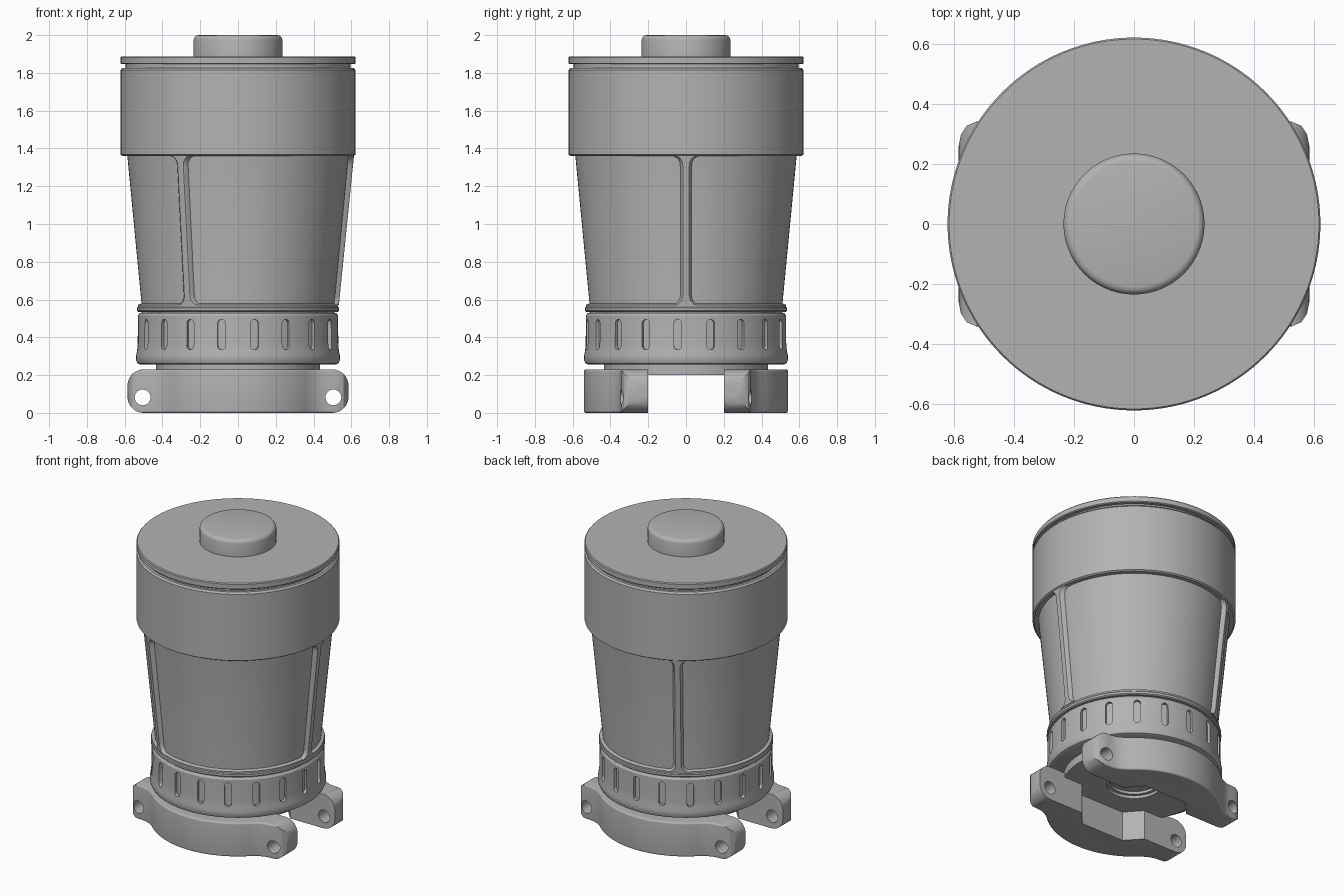
import bpy, bmesh, math
from mathutils import Matrix, Vector

cube = bpy.data.objects.get("Cube")
if cube:
    bpy.data.objects.remove(cube)

GREY = (0.45, 0.45, 0.45, 1)
mat = bpy.data.materials.new("plain grey")
mat.use_nodes = True
mat.diffuse_color = GREY
mat.node_tree.nodes["Principled BSDF"].inputs["Base Color"].default_value = GREY


def finish(name, bm):
    """Turn a bmesh into a named object in the single grey material."""
    bmesh.ops.recalc_face_normals(bm, faces=bm.faces)
    mesh = bpy.data.meshes.new(name)
    bm.to_mesh(mesh)
    bm.free()
    mesh.materials.append(mat)
    obj = bpy.data.objects.new(name, mesh)
    bpy.context.collection.objects.link(obj)
    return obj


def smooth(obj):
    bpy.ops.object.select_all(action='DESELECT')
    obj.select_set(True)
    bpy.context.view_layer.objects.active = obj
    bpy.ops.object.shade_smooth_by_angle(angle=math.radians(32))


def lathe(name, profile, steps=128):
    """Spin a (radius, height) profile that starts and ends on the axis."""
    bm = bmesh.new()
    verts = [bm.verts.new((r, 0, z)) for r, z in profile]
    edges = [bm.edges.new(pair) for pair in zip(verts, verts[1:])]
    bmesh.ops.spin(bm, geom=verts + edges, axis=(0, 0, 1), cent=(0, 0, 0),
                   angle=math.tau, steps=steps)
    bmesh.ops.remove_doubles(bm, verts=bm.verts, dist=0.0005)
    obj = finish(name, bm)
    smooth(obj)
    return obj


def prism(bm, points, offset):
    """Extrude a closed outline of 3D points along an offset."""
    face = bm.faces.new([bm.verts.new(p) for p in points])
    new = bmesh.ops.extrude_face_region(bm, geom=[face])["geom"]
    moved = [g for g in new if isinstance(g, bmesh.types.BMVert)]
    bmesh.ops.translate(bm, verts=moved, vec=offset)


def boolean(obj, cutter, operation):
    mod = obj.modifiers.new("cut", 'BOOLEAN')
    mod.object, mod.operation, mod.solver = cutter, operation, 'EXACT'
    bpy.context.view_layer.objects.active = obj
    bpy.ops.object.modifier_apply(modifier=mod.name)
    bpy.data.objects.remove(cutter)


def rounded_rect(hx, z0, z1, r, n=8):
    """Rounded rectangle as (x, z) points."""
    pts = []
    for i, (cx, cz) in enumerate([(hx - r, z1 - r), (r - hx, z1 - r),
                                  (r - hx, z0 + r), (hx - r, z0 + r)]):
        for k in range(n + 1):
            a = (i + k / n) * math.pi / 2
            pts.append((cx + r * math.cos(a), cz + r * math.sin(a)))
    return pts


# Lid with its button and the collar below it
lathe("button", [(0, 1.87), (.235, 1.87), (.235, 1.975), (.231, 1.988), (.222, 1.997),
                 (.21, 2.0), (0, 2.0)])
lathe("lid", [(0, 1.846), (.616, 1.846), (.622, 1.851), (.622, 1.882), (.617, 1.888),
              (0, 1.888)])
lathe("lid_neck", [(0, 1.8), (.595, 1.8), (.595, 1.86), (0, 1.86)])
lathe("collar", [(0, 1.36), (.612, 1.36), (.622, 1.367), (.622, 1.815), (.612, 1.826),
                 (0, 1.826)])

# Tapered body, recessed between the ribs
Z0, Z1 = .57, 1.362
lathe("body", [(0, .5), (.51, .5), (.51, Z0), (.586, Z1), (0, Z1)])
lathe("body_flange", [(0, .535), (.528, .535), (.535, .541), (.535, .555), (.53, .561),
                      (.53, .572), (.51, .58), (0, .58)])

# Three ribs that flare into fillets at both ends
FILLET = .05
for i in range(3):
    bm = bmesh.new()
    rows = []
    count = 40
    for k in range(count + 1):
        t = (1 - math.cos(math.pi * k / count)) / 2
        z = Z0 + t * (Z1 - Z0)
        outer = .534 + t * .08
        inner = .505 + t * .076
        gap = max(0, FILLET - min(z - Z0, Z1 - z))
        w = .02 + FILLET - math.sqrt(FILLET ** 2 - gap ** 2)
        section = [(-w - .012, inner), (-w - .003, outer - .006), (-w + .003, outer)]
        section += [(s * w / 4, outer) for s in range(-2, 3)]
        section += [(-s, r) for s, r in reversed(section[:3])]
        row = []
        for s, r in section:
            a = s / r + i * math.tau / 3
            row.append(bm.verts.new((r * math.cos(a), r * math.sin(a), z)))
        rows.append(row)
    for low, high in zip(rows, rows[1:]):
        for j in range(len(low)):
            n = (j + 1) % len(low)
            bm.faces.new((low[j], low[n], high[n], high[j]))
    bm.faces.new(rows[0])
    bm.faces.new(rows[-1])
    smooth(finish("rib_%d" % (i + 1), bm))

# Grip ring with vertical finger slots
grip = lathe("grip_ring", [(0, .255), (.515, .255), (.532, .262), (.54, .28), (.539, .305),
                           (.534, .33), (.531, .37), (.53, .515), (.52, .53), (0, .53)])
bm = bmesh.new()
SLOTS = 19
slot = rounded_rect(.021, .335, .495, .0205, 5)
for i in range(SLOTS):
    start = len(bm.verts)
    prism(bm, [(x, .512, z) for x, z in slot], Vector((0, .1, 0)))
    bm.verts.ensure_lookup_table()
    bmesh.ops.rotate(bm, verts=bm.verts[start:], cent=(0, 0, 0),
                     matrix=Matrix.Rotation(i * math.tau / SLOTS, 3, 'Z'))
boolean(grip, finish("slot_cutter", bm), 'DIFFERENCE')
smooth(grip)

# Neck with the round socket underneath
lathe("base_neck", [(0, .24), (.15, .24), (.15, .222), (.17, .222), (.17, .203), (.2, .2),
                    (.435, .2), (.435, .27), (0, .27)])

# Plan outline of one clamp half: outer arc, rounded lugs, notched inner edge
side = [(.16, -.3), (.25, -.2), (.585, -.2), (.585, -.26), (.577, -.3), (.558, -.328),
        (.525, -.342), (.485, -.345), (.45, -.35), (.415, -.363)]
arc_end = math.acos(.375 / .54)
arc = [(.54 * math.cos(a), -.54 * math.sin(a)) for a in
       [arc_end + (math.pi - 2 * arc_end) * k / 32 for k in range(33)]]
plan = side + arc + [(-x, y) for x, y in reversed(side)]

for name, turn in (("front_clamp", 0), ("back_clamp", math.pi)):
    bm = bmesh.new()
    prism(bm, [(x, y, 0) for x, y in plan], Vector((0, 0, .23)))
    # Round the outer rims, more strongly underneath
    for height, size in ((0, .075), (.23, .035)):
        rim = [e for e in bm.edges if all(abs(v.co.z - height) < .001 and v.co.y < -.32
                                          and abs(v.co.x) < .53 for v in e.verts)]
        bmesh.ops.bevel(bm, geom=rim, offset=size, segments=5, profile=.5,
                        affect='EDGES', clamp_overlap=True)
    clamp = finish(name, bm)
    # Rounded lug ends
    bm = bmesh.new()
    prism(bm, [(x, -.7, z) for x, z in rounded_rect(.585, 0, .23, .085)], Vector((0, .6, 0)))
    boolean(clamp, finish("lug_shape", bm), 'INTERSECT')
    # Bolt holes
    bm = bmesh.new()
    for s in (-1, 1):
        ring = [(s * .505 + .042 * math.cos(math.tau * k / 24), -.7,
                 .082 + .042 * math.sin(math.tau * k / 24)) for k in range(24)]
        prism(bm, ring, Vector((0, .65, 0)))
    boolean(clamp, finish("hole_cutter", bm), 'DIFFERENCE')
    clamp.data.transform(Matrix.Rotation(turn, 4, 'Z'))
    smooth(clamp)
